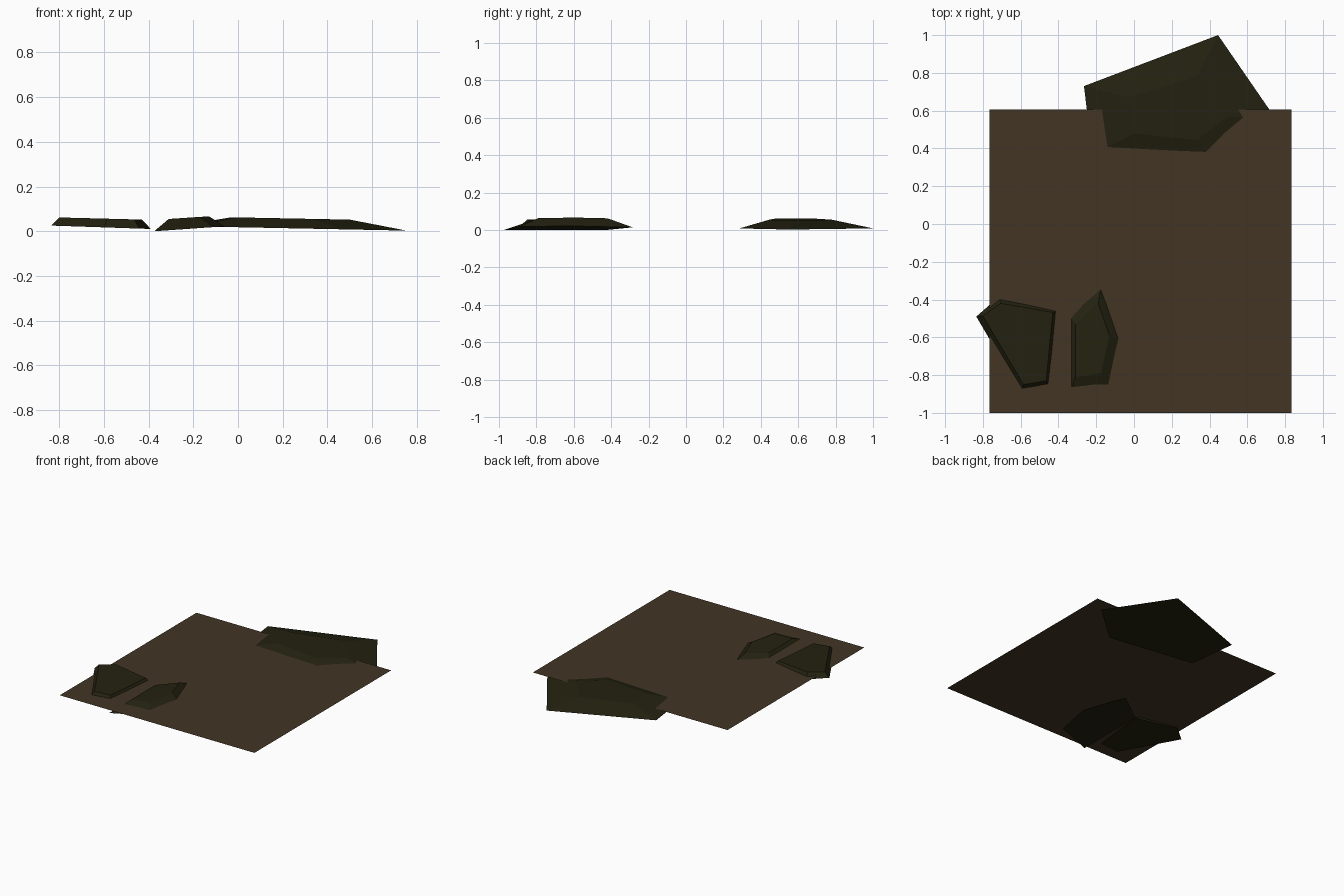
import bpy
import bmesh

cube = bpy.data.objects.get("Cube")
if cube:
    bpy.data.objects.remove(cube, do_unlink=True)


def material(name, rgb):
    m = bpy.data.materials.new(name)
    m.use_nodes = True
    m.diffuse_color = (*rgb, 1)
    bsdf = m.node_tree.nodes["Principled BSDF"]
    bsdf.inputs["Base Color"].default_value = (*rgb, 1)
    bsdf.inputs["Roughness"].default_value = 0.9
    return m


earth = material("brown_earth", (0.054, 0.035, 0.017))
stone = material("dark_olive_stone", (0.017, 0.0155, 0.005))


def finish(name, bm, mat):
    bmesh.ops.recalc_face_normals(bm, faces=bm.faces)
    mesh = bpy.data.meshes.new(name)
    bm.to_mesh(mesh)
    bm.free()
    mesh.materials.append(mat)
    bpy.context.collection.objects.link(bpy.data.objects.new(name, mesh))


def tilted(outline, tilt):
    """Lift a flat outline onto a plane: height + slope * x."""
    height, slope = tilt
    return [(x, y, height + slope * x) for x, y in outline]


def rock(name, base, base_tilt, top, top_tilt):
    """Faceted slab between two tilted outlines with matching corners."""
    bm = bmesh.new()
    lower = [bm.verts.new(p) for p in tilted(base, base_tilt)]
    upper = [bm.verts.new(p) for p in tilted(top, top_tilt)]
    bm.faces.new(lower)
    bm.faces.new(upper)
    for i in range(len(base)):
        j = (i + 1) % len(base)
        bm.faces.new((lower[i], lower[j], upper[j], upper[i]))
    finish(name, bm, stone)


# Flat square of ground that cuts through the rocks
bm = bmesh.new()
bm.faces.new([bm.verts.new((x, y, 0.037)) for x, y in
              ((-0.765, -1), (0.835, -1), (0.835, 0.605), (-0.765, 0.605))])
finish("ground_patch", bm, earth)

# Large rock at the back edge
rock("large_rock",
     [(-0.265, 0.73), (0.445, 1.0), (0.755, 0.55), (0.46, 0.285), (-0.22, 0.365)],
     (0.018, -0.02),
     [(-0.03, 0.67), (0.33, 0.78), (0.5, 0.57), (0.33, 0.445), (0.0, 0.48)],
     (0.062, -0.02))

# Broad rock overhanging the side edge
rock("side_rock",
     [(-0.835, -0.49), (-0.715, -0.385), (-0.39, -0.45), (-0.44, -0.87), (-0.6, -0.89)],
     (-0.003, -0.034),
     [(-0.8, -0.487), (-0.705, -0.42), (-0.43, -0.468), (-0.465, -0.83), (-0.585, -0.85)],
     (0.041, -0.026))

# Narrow rock beside it
rock("narrow_rock",
     [(-0.375, -0.43), (-0.165, -0.285), (-0.06, -0.62), (-0.11, -0.89), (-0.375, -0.975)],
     (0.0263, 0.07),
     [(-0.31, -0.53), (-0.19, -0.42), (-0.13, -0.59), (-0.175, -0.79), (-0.31, -0.81)],
     (0.0755, 0.066))
